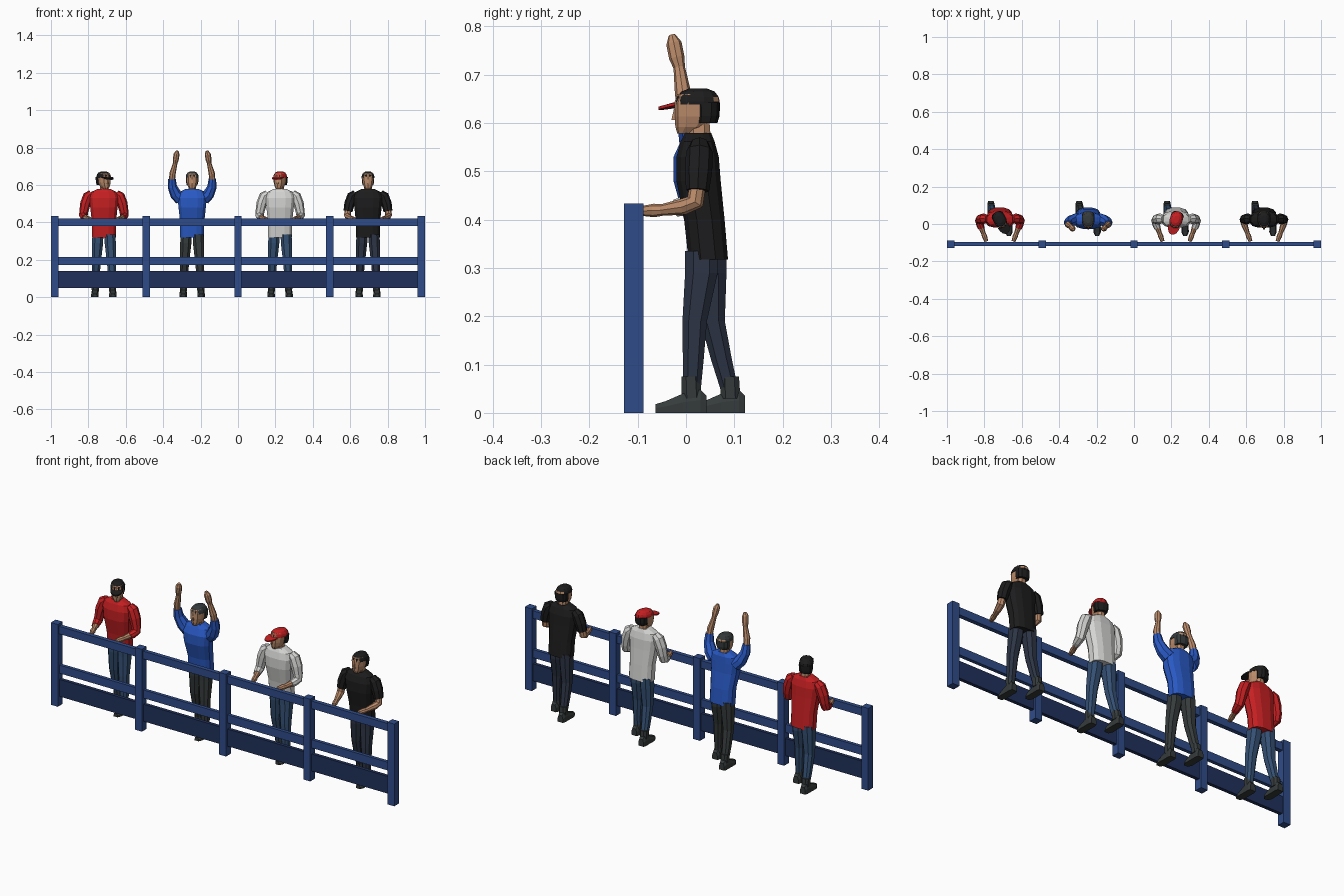
import bpy, bmesh, math
from mathutils import Vector

if "Cube" in bpy.data.objects:
    bpy.data.objects.remove(bpy.data.objects["Cube"])

COLOURS = {
    "fence blue": (.028, .072, .25), "board navy": (.014, .03, .105),
    "red": (.56, .014, .016), "shirt blue": (.022, .10, .55),
    "white": (.66, .66, .65), "black": (.012, .012, .013),
    "jeans blue": (.034, .08, .17), "dark denim": (.025, .034, .058),
    "charcoal": (.036, .043, .043), "skin": (.50, .26, .145),
}
MATS = {}
for key, rgb in COLOURS.items():
    MATS[key] = bpy.data.materials.new(key)
    MATS[key].diffuse_color = (*rgb, 1)


def finish(name, bm, colour, loc=(0, 0, 0), turn=0):
    bmesh.ops.recalc_face_normals(bm, faces=bm.faces)
    me = bpy.data.meshes.new(name)
    bm.to_mesh(me)
    bm.free()
    me.materials.append(MATS[colour])
    ob = bpy.data.objects.new(name, me)
    ob.location = loc
    ob.rotation_euler.z = turn
    bpy.context.collection.objects.link(ob)
    return ob


def box(name, lo, hi, colour):
    bm = bmesh.new()
    bmesh.ops.create_cube(bm, size=1)
    for v in bm.verts:
        v.co = [lo[i] + (v.co[i] + .5) * (hi[i] - lo[i]) for i in range(3)]
    return finish(name, bm, colour)


def skin_rings(rings):
    """Bridge equal rings of points and cap both ends."""
    bm = bmesh.new()
    vs = [[bm.verts.new(p) for p in ring] for ring in rings]
    n = len(vs[0])
    for a, b in zip(vs, vs[1:]):
        for i in range(n):
            j = (i + 1) % n
            bm.faces.new((a[i], a[j], b[j], b[i]))
    bm.faces.new(vs[0])
    bm.faces.new(vs[-1])
    return bm


def power(c, p):
    return math.copysign(abs(c) ** p, c)


def loft(name, rings, colour, loc, n=10, p=.8, turn=0):
    """Rings are (x, y, z, rx, ry), each lying flat."""
    out = []
    for x, y, z, rx, ry in rings:
        angs = [(i + .5) * math.tau / n for i in range(n)]
        out.append([(x + rx * power(math.cos(a), p), y + ry * power(math.sin(a), p), z)
                    for a in angs])
    return finish(name, skin_rings(out), colour, loc, turn)


def tube(name, path, colour, loc, n=8):
    """Path is (x, y, z, radius); rings stand square to the path."""
    pts = [Vector(q[:3]) for q in path]
    out = []
    for i, q in enumerate(path):
        d = (pts[min(i + 1, len(pts) - 1)] - pts[max(i - 1, 0)]).normalized()
        u = d.cross(Vector((1, 0, 0))).normalized()
        w = d.cross(u)
        out.append([pts[i] + q[3] * (u * math.cos(a) + w * math.sin(a))
                    for a in (k * math.tau / n for k in range(n))])
    return finish(name, skin_rings(out), colour, loc)


def prism(name, outline, colour, loc, turn=0, thick=.006):
    """Outline of top points, extruded down."""
    low = [(x, y, z - thick) for x, y, z in outline]
    return finish(name, skin_rings([outline, low]), colour, loc, turn)


# Fence
for i in range(5):
    x = -.98 + i * .49
    box("fence_post", (x - .02, -.128, 0), (x + .02, -.088, .433), "fence blue")
box("top_rail", (-.975, -.118, .38), (.975, -.096, .42), "fence blue")
box("middle_rail", (-.975, -.116, .172), (.975, -.098, .215), "fence blue")
box("bottom_board", (-.975, -.116, .05), (.975, -.098, .14), "board navy")


def legs(loc, trousers):
    # Right leg steps forward, left leg trails
    for s, hip, knee, ankle in ((1, .032, .018, .012), (-1, .05, .055, .092)):
        loft("leg", [(s * .046, ankle, .04, .018, .019),
                     (s * .044, (ankle + knee) / 2, .11, .022, .023),
                     (s * .04, knee, .19, .026, .027),
                     (s * .034, hip, .29, .032, .036),
                     (s * .032, hip, .335, .031, .036)], trousers, loc, 8)
        y = ankle
        loft("ankle_cuff", [(s * .046, y, .03, .020, .022),
                            (s * .046, y - .002, .075, .021, .021)], "charcoal", loc, 8)
        # Shoe: wedge lofted from heel to toe
        prof = [(.030, .015, .036), (.018, .019, .048), (-.018, .019, .040),
                (-.055, .020, .024), (-.075, .011, .018)]
        rings = [[(s * .048 + k * w, y + d, z) for k, z in
                  ((-1, 0), (1, 0), (1, h * .55), (.65, h), (-.65, h), (-1, h * .55))]
                 for d, w, h in prof]
        finish("shoe", skin_rings(rings), "charcoal", loc)


def arms(loc, shirt, pose):
    for s in (1, -1):
        if pose == "raised":
            sleeve = [(.062, .025, .525, .034), (.088, .018, .55, .031),
                      (.106, .008, .59, .025), (.108, 0, .632, .020)]
            bare = [(.108, 0, .625, .016), (.105, -.006, .66, .017), (.091, -.014, .715, .012),
                    (.088, -.019, .735, .016), (.083, -.025, .765, .016), (.079, -.029, .782, .007)]
        else:
            sleeve = [(.066, .028, .555, .020), (.084, .028, .54, .028),
                      (.099, .026, .50, .028), (.107, .024, .46, .024)]
            bare = [(.106, .024, .47, .017), (.110, .019, .437, .019), (.104, -.005, .427, .017),
                    (.088, -.05, .42, .012), (.082, -.066, .419, .014), (.072, -.093, .418, .010)]
            if pose == "long":
                sleeve += [(.110, .018, .436, .023), (.106, -.004, .428, .020),
                           (.100, -.022, .424, .018)]
        for name, path, col in (("sleeve", sleeve, shirt), ("forearm", bare, "skin")):
            tube(name, [(s * x, y, z, r) for x, y, z, r in path], col, loc)


def head(x, hair, cap, turn, brim):
    loc = (x, .022, 0)
    loft("neck", [(0, .006, .565, .022, .025), (0, .004, .605, .021, .024)], "skin", loc, 8)
    loft("face", [(0, -.024, .578, .013, .016), (0, -.012, .592, .024, .032),
                  (0, -.004, .614, .031, .042), (0, 0, .642, .033, .046),
                  (0, 0, .66, .028, .04)], "skin", loc, 10, .85, turn)
    loft("nose", [(0, -.046, .606, .006, .009), (0, -.044, .630, .003, .004)],
         "skin", loc, 4, 1, turn)
    loft("back_hair", [(0, .018, .600, .030, .024), (0, .020, .615, .034, .026),
                       (0, .020, .642, .035, .027)], hair, loc, 10, .8, turn)
    ob = loft("crown", [(0, .002, .638, .0345, .046), (0, .002, .645, .035, .046),
                        (0, .002, .654, .033, .044), (0, .003, .665, .026, .035),
                        (0, .003, .671, .014, .020)], cap, loc, 12, .9, turn)
    if brim:
        arc = [(.031 * math.cos(a), -.035 - .048 * math.sin(a), .643 - .010 * math.sin(a))
               for a in (k * math.pi / 8 for k in range(9))]
        prism("cap_brim", arc, cap, loc, turn)
    else:
        # Opening showing skin at the back
        ob.data.materials.append(MATS["skin"])
        for f in ob.data.polygons:
            if .645 < f.center.z < .654 and f.normal.y > .5:
                f.material_index = 1


def person(x, shirt, trousers, hair, cap, pose, turn=0, brim=False):
    loc = (x, 0, 0)
    legs(loc, trousers)
    front = .006 if pose == "raised" else 0
    loft("shirt", [(0, .046, .318, .066, .042), (0, .038, .40, .066, .043),
                   (0, .026 - front, .48, .075, .047), (0, .024 - front, .53, .080, .045),
                   (0, .024, .562, .070, .036), (0, .025, .579, .034, .028)],
         shirt, loc, 12, .75)
    arms(loc, shirt, pose)
    head(x, hair, cap, turn, brim)


# Four spectators
person(-.717, "red", "jeans blue", "black", "black", "long", .5, True)
person(-.245, "shirt blue", "charcoal", "charcoal", "charcoal", "raised")
person(.225, "white", "jeans blue", "black", "red", "long", -.3, True)
person(.695, "black", "dark denim", "black", "black", "short")

for m in bpy.data.materials:
    if m.users and not m.is_grease_pencil:
        m.use_nodes = True
        m.node_tree.nodes["Principled BSDF"].inputs["Base Color"].default_value = m.diffuse_color
